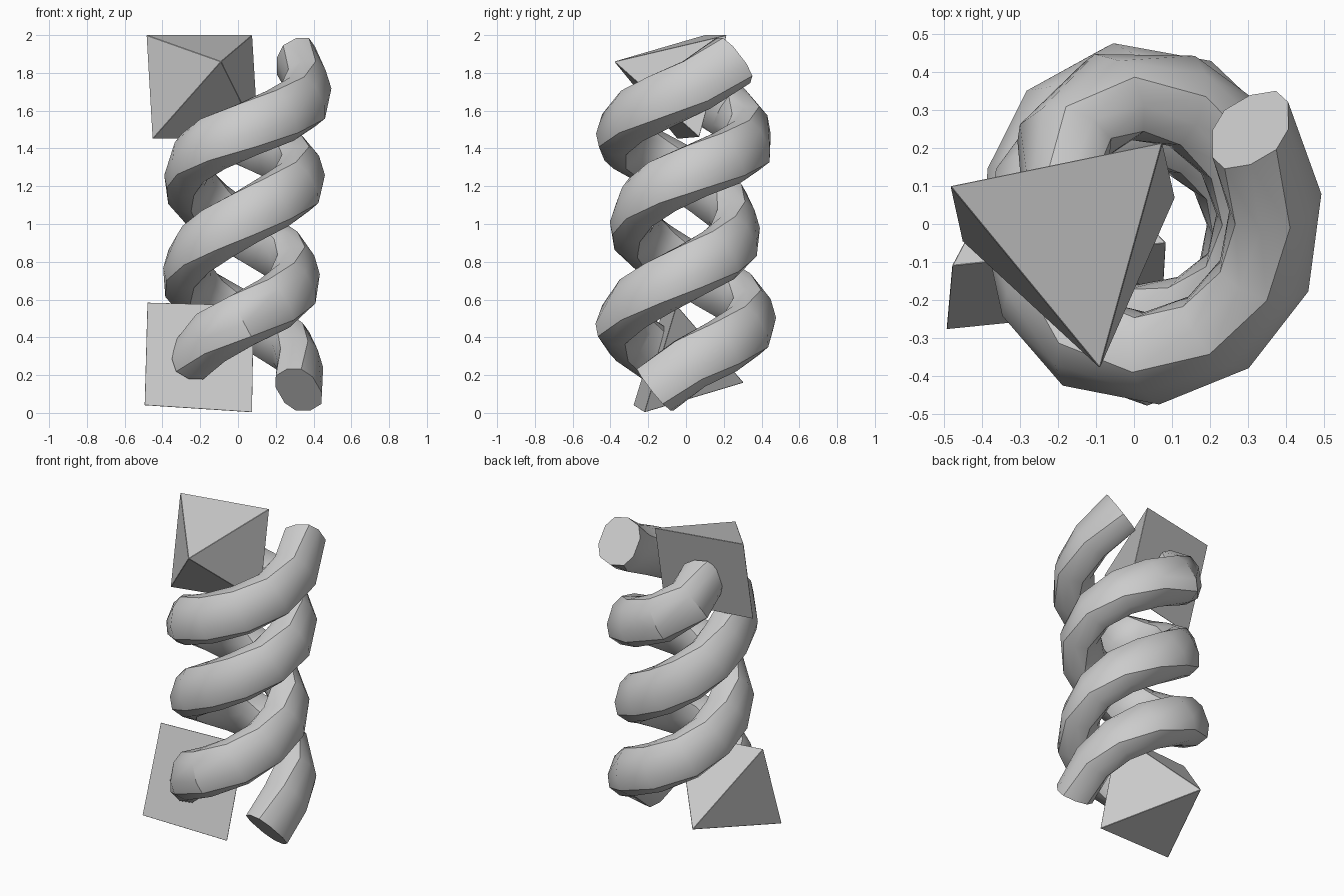
import bpy, bmesh, math
from mathutils import Vector

if "Cube" in bpy.data.objects:
    bpy.data.objects.remove(bpy.data.objects["Cube"])

SIDES = 10             # tube cross-section
HALF_W, HALF_H = 0.115, 0.15
ROLL = math.radians(18)


def new_object(name, bm):
    bmesh.ops.recalc_face_normals(bm, faces=bm.faces)
    mesh = bpy.data.meshes.new(name)
    bm.to_mesh(mesh)
    bm.free()
    ob = bpy.data.objects.new(name, mesh)
    bpy.context.collection.objects.link(ob)
    return ob


def sample(keys, ang):
    """Radius and height of a strand at an angle, from a few keys."""
    for (a0, r0, z0), (a1, r1, z1) in zip(keys, keys[1:]):
        if ang <= a1 + 1e-6:
            t = (ang - a0) / (a1 - a0)
            s = t * t * (3 - 2 * t) if a1 - a0 > 50 else t
            return r0 + (r1 - r0) * s, z0 + (z1 - z0) * t
    return keys[-1][1:]


def soft_power(v, e=0.8):
    """Squares off the oval cross-section a little."""
    return math.copysign(abs(v) ** e, v)


def strand(name, keys, steps=18):
    a0, a1 = keys[0][0], keys[-1][0]
    pts = []
    for i in range(steps + 1):
        a = a0 + (a1 - a0) * i / steps
        r, z = sample(keys, a)
        pts.append(Vector((r * math.cos(math.radians(a)),
                           r * math.sin(math.radians(a)), z)))
    # tangents, following the curve at both ends
    tans = [pts[min(i + 1, steps)] - pts[max(i - 1, 0)] for i in range(steps + 1)]
    tans[0] = 4 * pts[1] - 3 * pts[0] - pts[2]
    tans[-1] = 3 * pts[-1] - 4 * pts[-2] + pts[-3]
    bm = bmesh.new()
    rings = []
    for p, t in zip(pts, tans):
        tan = t.normalized()
        out = tan.cross(Vector((0, 0, 1))).normalized()
        rise = out.cross(tan)
        # the section leans inward at its top
        side = out * math.cos(ROLL) + rise * math.sin(ROLL)
        up = rise * math.cos(ROLL) - out * math.sin(ROLL)
        ring = []
        for k in range(SIDES):
            b = 2 * math.pi * (k + 0.5) / SIDES
            ring.append(bm.verts.new(p + side * HALF_W * soft_power(math.cos(b))
                                     + up * HALF_H * soft_power(math.sin(b))))
        rings.append(ring)
    for ra, rb in zip(rings, rings[1:]):
        for k in range(SIDES):
            n = (k + 1) % SIDES
            bm.faces.new((ra[k], ra[n], rb[n], rb[k]))
    bm.faces.new(rings[0])
    bm.faces.new(rings[-1])
    ob = new_object(name, bm)
    bpy.ops.object.select_all(action='DESELECT')
    ob.select_set(True)
    bpy.context.view_layer.objects.active = ob
    bpy.ops.object.shade_smooth_by_angle(angle=math.radians(40))


def pyramid(name, corners, apex):
    bm = bmesh.new()
    base = [bm.verts.new(c) for c in corners]
    top = bm.verts.new(apex)
    bm.faces.new(base)
    for i in range(4):
        bm.faces.new((base[i], base[(i + 1) % 4], top))
    ob = new_object(name, bm)
    bev = ob.modifiers.new("soft_edges", 'BEVEL')
    bev.width = 0.002
    bev.segments = 1


# two intertwined strands: (angle in degrees, radius, height)
strand("strand_a", [(213, 0.28, 0.305), (270, 0.357, 0.48), (360, 0.314, 0.74),
                    (450, 0.272, 0.98), (540, 0.268, 1.26), (630, 0.357, 1.48),
                    (720, 0.372, 1.70), (759, 0.395, 1.865)])
strand("strand_b", [(333, 0.36, 0.122), (360, 0.33, 0.25), (450, 0.358, 0.51),
                    (540, 0.277, 0.77), (630, 0.282, 1.01), (720, 0.342, 1.26),
                    (810, 0.350, 1.465), (844, 0.31, 1.58), (865, 0.23, 1.65),
                    (880, 0.19, 1.70)])

# lower pyramid, base to the front and apex to the back
pyramid("lower_pyramid",
        [(-0.495, -0.278, 0.04), (0.075, -0.22, 0.003),
         (0.085, -0.05, 0.57), (-0.48, -0.11, 0.585)], (-0.26, 0.305, 0.16))
# upper pyramid, apex to the front
pyramid("upper_pyramid",
        [(-0.485, 0.10, 2.0), (0.075, 0.215, 2.0),
         (0.108, 0.07, 1.46), (-0.453, -0.045, 1.45)], (-0.09, -0.38, 1.86))
